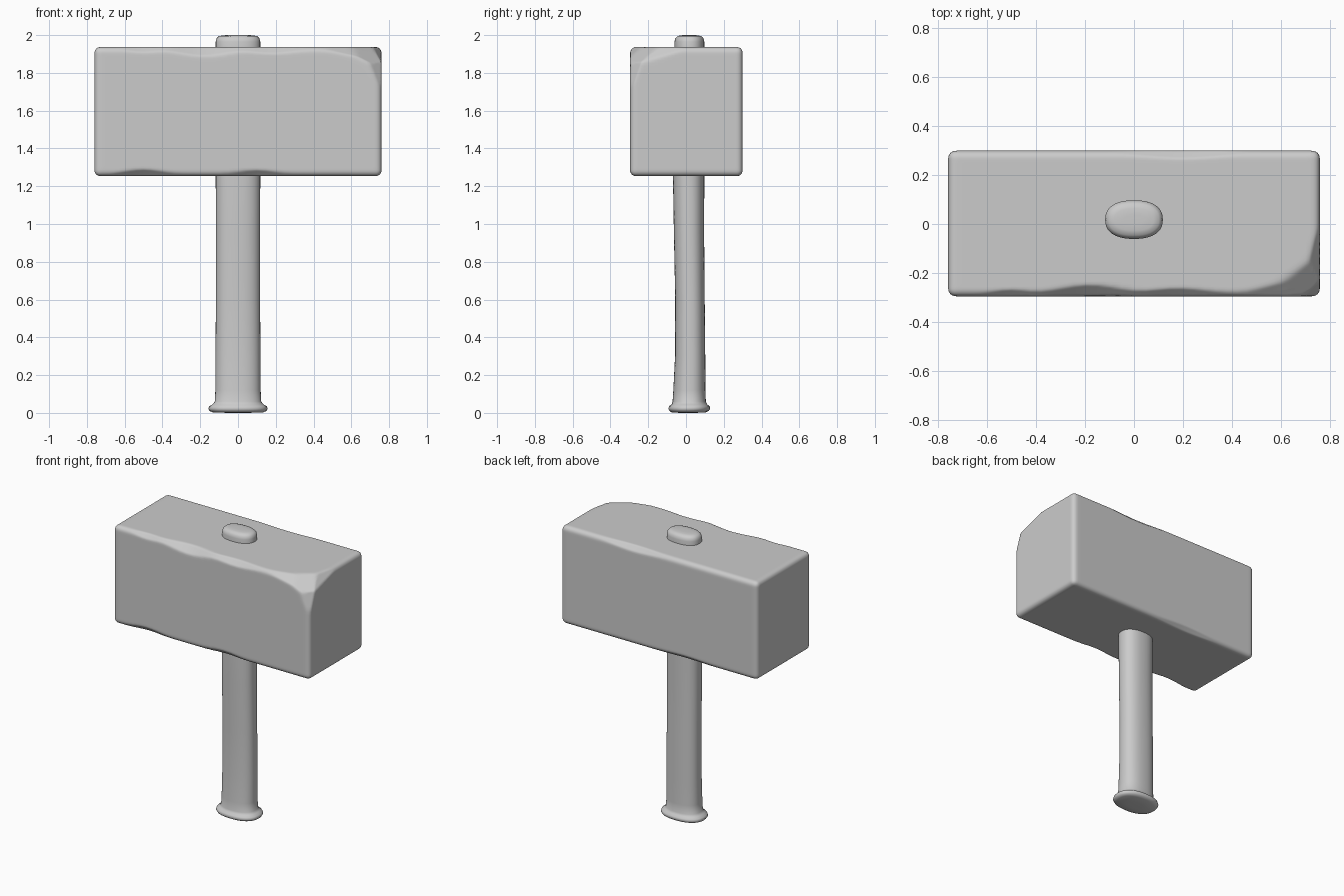
import bpy, bmesh, math
from mathutils import Vector

if "Cube" in bpy.data.objects:
    bpy.data.objects.remove(bpy.data.objects["Cube"])

HALF = Vector((0.76, 0.298, 0.342))
CENTRE = Vector((0, 0.002, 1.595))
R = 0.032


def finish(bm, name):
    bmesh.ops.recalc_face_normals(bm, faces=bm.faces)
    mesh = bpy.data.meshes.new(name)
    bm.to_mesh(mesh)
    bm.free()
    for p in mesh.polygons:
        p.use_smooth = True
    ob = bpy.data.objects.new(name, mesh)
    bpy.context.collection.objects.link(ob)
    return ob


def press(v, normal, limit):
    """Flatten anything lying beyond a plane back onto it."""
    n = normal.normalized()
    over = v.dot(n) - limit
    return v - n * over if over > 0 else v


# Broken corner: planes given by their cut lengths along x, y and z
CHIPS = [(0.23, 0.18, 0.12), (0.38, 0.10, 0.08),
         (0.08, 0.34, 0.10), (0.10, 0.09, 0.25)]
CORNER = Vector((HALF.x, -HALF.y, HALF.z))

# Worn edges: y side, z side, x position, width, depth
WEAR = [(-1, 1, -0.18, 0.16, 0.022), (-1, 1, 0.18, 0.15, 0.012),
        (-1, 1, -0.5, 0.1, 0.008), (-1, -1, -0.5, 0.13, 0.014),
        (-1, -1, 0.1, 0.12, 0.012), (1, 1, 0.2, 0.2, 0.010),
        (1, -1, -0.2, 0.2, 0.007)]

# Hammer head: dense box, rounded, then worn and chipped
bm = bmesh.new()
bmesh.ops.create_cube(bm, size=2)
bmesh.ops.subdivide_edges(bm, edges=bm.edges[:], cuts=47, use_grid_fill=True)
inner = HALF - Vector((R, R, R))
for vert in bm.verts:
    p = Vector([math.sin(c * math.pi / 2) * h for c, h in zip(vert.co, HALF)])
    q = Vector([max(-i, min(i, c)) for c, i in zip(p, inner)])
    v = q + (p - q).normalized() * R
    for sy, sz, x0, w, depth in WEAR:
        n = Vector((0, sy, sz))
        edge = (HALF.y + HALF.z - 2 * R) / math.sqrt(2) + R
        v = press(v, n, edge + 0.003 - (depth + 0.003) * math.exp(-((v.x - x0) / w) ** 2))
    for a, b, c in CHIPS:
        n = Vector((1 / a, -1 / b, 1 / c))
        limit = (n.dot(CORNER) - 1) / n.length
        v = press(v, n, limit)
    vert.co = v + CENTRE
bmesh.ops.smooth_vert(bm, verts=bm.verts[:], factor=0.4,
                      use_axis_x=True, use_axis_y=True, use_axis_z=True)
finish(bm, "hammer_head")


def loft(name, rings, segments=40):
    """Stack flattened round rings: z, x radius, y radius, y centre."""
    bm = bmesh.new()
    loops = []
    for z, rx, ry, cy in rings:
        loop = []
        for i in range(segments):
            t = 2 * math.pi * i / segments
            c, s = math.cos(t), math.sin(t)
            x = rx * math.copysign(abs(c) ** 0.85, c)
            y = ry * math.copysign(abs(s) ** 0.85, s)
            loop.append(bm.verts.new((x, y + cy, z)))
        loops.append(loop)
    for lo, hi in zip(loops, loops[1:]):
        for i in range(segments):
            j = (i + 1) % segments
            bm.faces.new((lo[i], lo[j], hi[j], hi[i]))
    bm.faces.new(loops[0][::-1])
    bm.faces.new(loops[-1])
    return finish(bm, name)


# Handle with flared foot, running through the head to a rounded stub
loft("handle", [
    (0.0, 0.05, 0.04, 0.01), (0.003, 0.135, 0.09, 0.014),
    (0.01, 0.150, 0.104, 0.016), (0.022, 0.157, 0.111, 0.017),
    (0.036, 0.152, 0.107, 0.018), (0.045, 0.135, 0.094, 0.018),
    (0.06, 0.123, 0.088, 0.017), (0.12, 0.120, 0.085, 0.018),
    (0.3, 0.119, 0.080, 0.022), (0.6, 0.117, 0.078, 0.021),
    (0.95, 0.117, 0.080, 0.016), (1.25, 0.118, 0.083, 0.014),
    (1.92, 0.118, 0.079, 0.018), (1.965, 0.118, 0.079, 0.018),
    (1.982, 0.114, 0.075, 0.018), (1.994, 0.102, 0.064, 0.018),
    (1.999, 0.08, 0.045, 0.018), (2.0, 0.04, 0.02, 0.018)])
